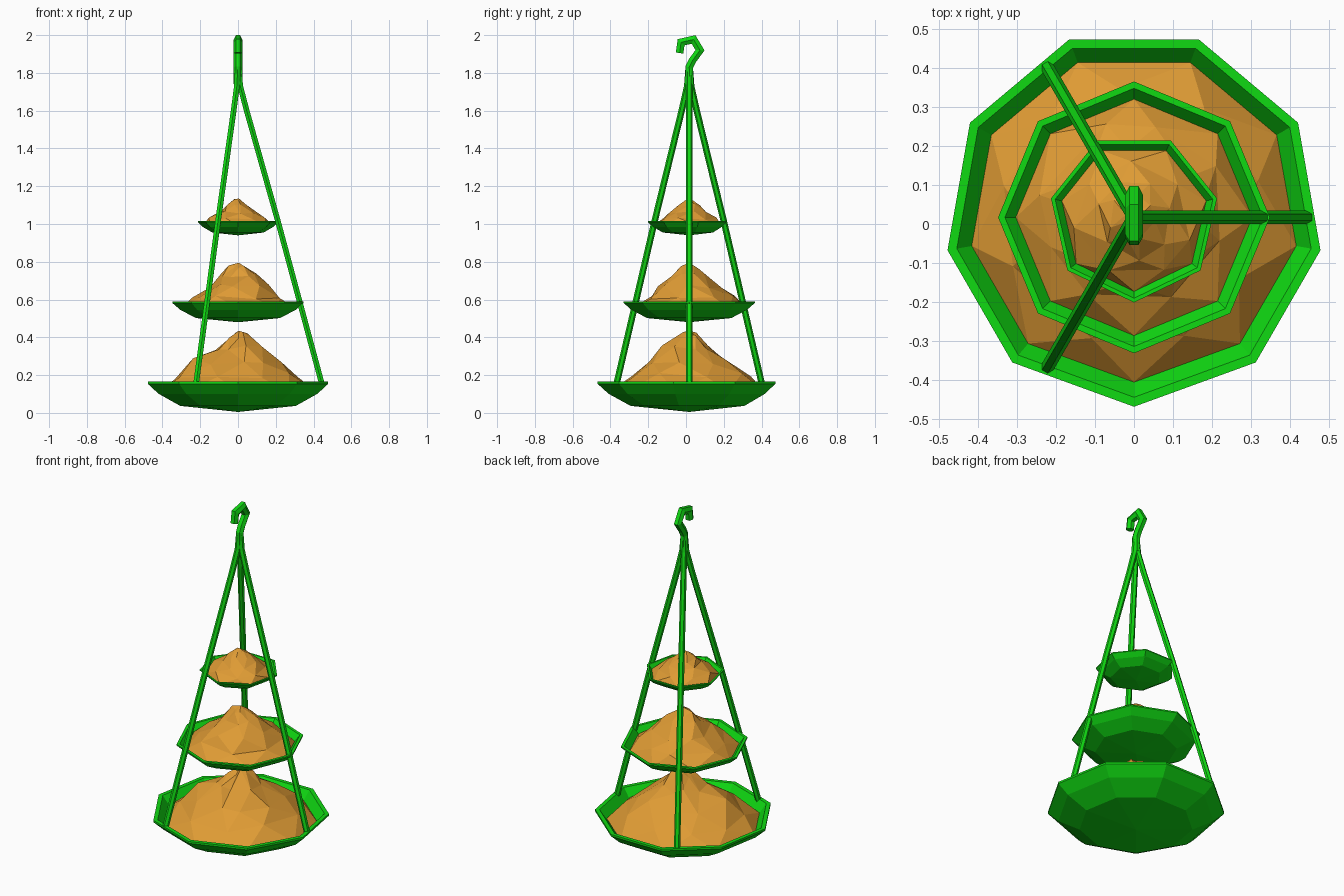
import bpy, bmesh, math, random
from mathutils import Vector

if "Cube" in bpy.data.objects:
    bpy.data.objects.remove(bpy.data.objects["Cube"])

CY = 0.017  # shared axis of the bowls and rods


def material(name, color):
    m = bpy.data.materials.new(name)
    m.use_nodes = True
    m.diffuse_color = (*color, 1)
    m.node_tree.nodes["Principled BSDF"].inputs["Base Color"].default_value = (*color, 1)
    return m


green = material("bright green", (0.005, 0.7, 0.006))
ochre = material("ochre heap", (0.74, 0.33, 0.035))


def finish(bm, name, mat):
    bmesh.ops.recalc_face_normals(bm, faces=bm.faces)
    me = bpy.data.meshes.new(name)
    bm.to_mesh(me)
    bm.free()
    me.materials.append(mat)
    ob = bpy.data.objects.new(name, me)
    bpy.context.collection.objects.link(ob)
    return ob


def bridge(bm, a, b):
    n = len(a)
    for i in range(n):
        bm.faces.new((a[i], a[(i + 1) % n], b[(i + 1) % n], b[i]))


def fan(bm, ring, tip):
    for i in range(len(ring)):
        bm.faces.new((ring[i], ring[(i + 1) % len(ring)], tip))


def bowl(name, sides, start, radius, rim, base):
    # thin-walled dish: profile of (radius share, height share)
    profile = [(0.64, 0.2), (0.88, 0.6), (1, 0.93), (1, 1), (0.95, 1), (0.86, 0.62), (0.62, 0.3)]
    bm = bmesh.new()
    rings = []
    for r, h in profile:
        rings.append([bm.verts.new((radius * r * math.cos(start + math.tau * i / sides),
                                    CY + radius * r * math.sin(start + math.tau * i / sides),
                                    base + (rim - base) * h)) for i in range(sides)])
    for a, b in zip(rings, rings[1:]):
        bridge(bm, a, b)
    fan(bm, rings[0], bm.verts.new((0, CY, base)))
    fan(bm, rings[-1], bm.verts.new((0, CY, base + (rim - base) * 0.15)))
    finish(bm, name, green)


def heap(name, sides, start, radius, low, peak, seed):
    # craggy pile: rings that get rougher towards the middle
    rng = random.Random(seed)
    bm = bmesh.new()
    rings = []
    for k, (r, h) in enumerate([(1, 0), (0.78, 0.26), (0.54, 0.5), (0.31, 0.73), (0.12, 0.93)]):
        rough = 0 if k == 0 else 1
        ring = []
        for i in range(sides):
            a = start + math.tau * (i + rough * rng.uniform(-0.22, 0.22) + 0.5 * (k % 2)) / sides
            rr = radius * (r + rough * rng.uniform(-0.05, 0.05))
            z = low + (peak - low) * (h + rough * rng.uniform(-0.06, 0.05))
            ring.append(bm.verts.new((rr * math.cos(a), CY + rr * math.sin(a), z)))
        rings.append(ring)
    for k, (a, b) in enumerate(zip(rings, rings[1:])):
        for i in range(sides):
            j = (i + 1) % sides
            if k % 2 == 0:
                bm.faces.new((a[i], a[j], b[i]))
                bm.faces.new((a[j], b[j], b[i]))
            else:
                bm.faces.new((a[i], a[j], b[j]))
                bm.faces.new((a[i], b[j], b[i]))
    fan(bm, rings[-1], bm.verts.new((0.005, CY, peak)))
    finish(bm, name, ochre)


def tube(name, points, radius, side, sides=6):
    # sweep a polygon along a planar path; side is the normal of that plane
    pts = [Vector(p) for p in points]
    bm = bmesh.new()
    rings = []
    for i, p in enumerate(pts):
        before = (p - pts[max(i - 1, 0)]).normalized()
        after = (pts[min(i + 1, len(pts) - 1)] - p).normalized()
        across = side.cross(before + after).normalized()
        ends = before.length * after.length
        miter = 1 / max(0.6, math.sqrt((1 + before.dot(after)) / 2)) if ends else 1
        rings.append([bm.verts.new(p + radius * (side * math.cos(math.tau * k / sides)
                                                 + across * miter * math.sin(math.tau * k / sides)))
                      for k in range(sides)])
    for a, b in zip(rings, rings[1:]):
        bridge(bm, a, b)
    bm.faces.new(rings[0])
    bm.faces.new(rings[-1])
    finish(bm, name, green)


# Three hanging bowls, each with its heap
tiers = [("lower", 9, 0.485, 0.165, 0.005, 0.435), ("middle", 8, 0.348, 0.59, 0.48, 0.795),
         ("upper", 7, 0.218, 1.015, 0.94, 1.135)]
for seed, (tier, sides, radius, rim, base, peak) in enumerate(tiers):
    bowl(tier + "_bowl", sides, -math.pi / 2, radius, rim, base)
    heap(tier + "_heap", sides, -math.pi / 2, radius * 0.87,
         base + (rim - base) * 0.68, peak, seed + 4)

# Three hanger rods meeting under the hook
for i, label in enumerate(("left", "back_right", "front_right")):
    a = math.tau * i / 3
    out = Vector((math.cos(a), math.sin(a), 0))
    path = [out * r + Vector((0, CY, z)) for r, z in
            ((0.445, 0.15), (0.21, 1.02), (0.046, 1.6), (0.012, 1.73), (0.004, 1.82))]
    tube(label + "_rod", path, 0.017, Vector((-math.sin(a), math.cos(a), 0)))

# Hook on top
hook = [(0.02, 1.74), (0.017, 1.83), (0.034, 1.865), (0.074, 1.92), (0.04, 1.977),
        (-0.026, 1.962), (-0.034, 1.905)]
tube("hook", [(0, y, z) for y, z in hook], 0.023, Vector((1, 0, 0)))
